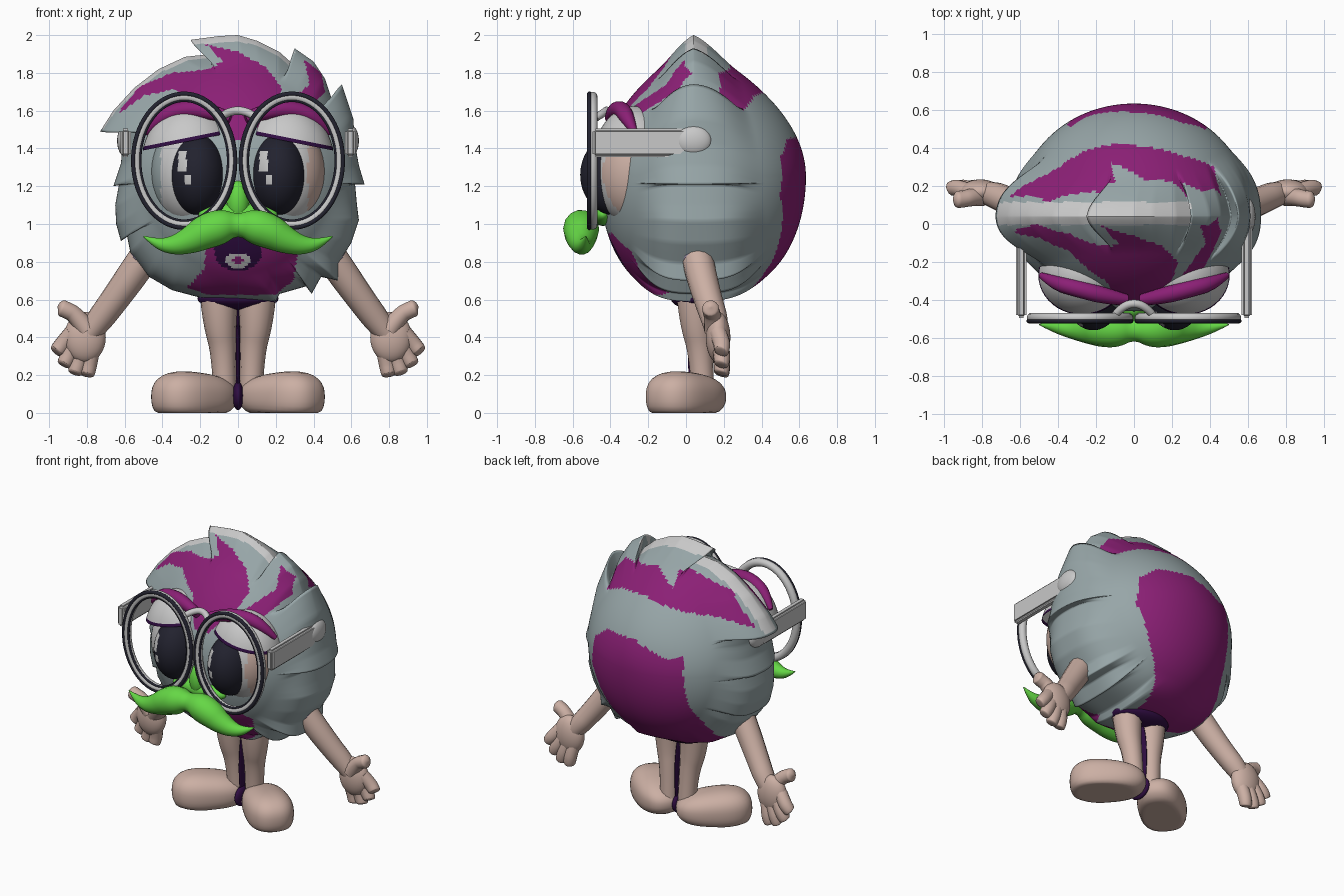
import bpy, bmesh, math
from mathutils import Vector, Matrix

cube = bpy.data.objects.get("Cube")
if cube:
    bpy.data.objects.remove(cube)


def material(name, r, g, b):
    m = bpy.data.materials.new(name)
    m.use_nodes = True
    m.diffuse_color = (r, g, b, 1)
    bsdf = next(n for n in m.node_tree.nodes if n.type == 'BSDF_PRINCIPLED')
    bsdf.inputs["Base Color"].default_value = (r, g, b, 1)
    return m


FUR = material("blue grey fur", .31, .38, .39)
MAGENTA = material("magenta", .26, .014, .18)
LIGHT = material("light grey", .58, .58, .58)
SKIN = material("skin", .6, .43, .37)
GREEN = material("green", .13, .68, .06)
BLACK = material("black", .016, .016, .028)
PURPLE = material("dark purple", .03, .004, .055)
LAVENDER = material("lavender", .33, .27, .42)


def finish(name, bm, mats, rule=None, smooth=True):
    """Turn a bmesh into an object, colouring faces by a rule on their centre."""
    me = bpy.data.meshes.new(name)
    bmesh.ops.recalc_face_normals(bm, faces=bm.faces[:])
    for f in bm.faces:
        f.smooth = smooth
        if rule:
            f.material_index = rule(f.calc_center_median())
    bm.to_mesh(me)
    bm.free()
    for m in mats:
        me.materials.append(m)
    ob = bpy.data.objects.new(name, me)
    bpy.context.collection.objects.link(ob)
    return ob


def ball(loc, rad, seg=32):
    bm = bmesh.new()
    bmesh.ops.create_uvsphere(bm, u_segments=seg, v_segments=seg // 2, radius=1)
    bmesh.ops.transform(bm, verts=bm.verts, matrix=Matrix.Translation(loc) @ Matrix.Diagonal((*rad, 1)))
    return bm


def tube(name, pts, mat, cyclic=False):
    """Sweep a circle along (x, y, z, radius) points."""
    cu = bpy.data.curves.new(name, 'CURVE')
    cu.dimensions, cu.bevel_depth, cu.bevel_resolution = '3D', 1, 5
    cu.use_fill_caps = True
    sp = cu.splines.new('NURBS')
    sp.points.add(len(pts) - 1)
    for p, (x, y, z, r) in zip(sp.points, pts):
        p.co, p.radius = (x, y, z, 1), r
    sp.use_endpoint_u, sp.order_u, sp.resolution_u = not cyclic, 3, 8
    sp.use_cyclic_u = cyclic
    ob = bpy.data.objects.new(name, cu)
    bpy.context.collection.objects.link(ob)
    dg = bpy.context.evaluated_depsgraph_get()
    me = bpy.data.meshes.new_from_object(ob.evaluated_get(dg))
    bpy.data.objects.remove(ob)
    bm = bmesh.new()
    bm.from_mesh(me)
    bpy.data.meshes.remove(me)
    return finish(name, bm, [mat])


def inside(x, z, poly):
    hit = False
    for (ax, az), (bx, bz) in zip(poly, poly[1:] + poly[:1]):
        if (az > z) != (bz > z) and x < (bx - ax) * (z - az) / (bz - az) + ax:
            hit = not hit
    return hit


# Body: a round head with a spiky rim, domed to the front and back
CY, CZ = .04, 1.25
rim = [(.64, 1.31), (.62, 1.42), (.61, 1.56), (.55, 1.74), (.51, 1.62), (.46, 1.77), (.4, 1.86),
       (.3, 1.93), (.31, 1.83), (.22, 1.91), (.1, 1.97), (0, 2), (-.1, 1.995), (-.25, 1.975),
       (-.17, 1.95), (-.14, 1.9), (-.28, 1.885), (-.42, 1.82), (-.55, 1.72), (-.66, 1.6), (-.73, 1.49),
       (-.62, 1.53), (-.61, 1.42), (-.62, 1.32), (-.66, 1.2), (-.63, 1.21), (-.65, 1.1), (-.645, 1),
       (-.62, .91), (-.59, .95), (-.57, .85), (-.47, .72), (-.35, .65), (-.2, .61), (0, .6), (.2, .59),
       (.22, .63), (.36, .67), (.39, .63), (.44, .72), (.53, .7), (.53, .79), (.6, .9), (.64, 1.02),
       (.63, 1.1), (.62, 1.21), (.67, 1.21)]
front_patches = [
    [(-.65, 1.57), (-.52, 1.73), (-.35, 1.8), (-.15, 1.82), (-.08, 1.86), (-.17, 1.95), (0, 1.91), (.15, 1.83),
     (.23, 1.72), (.2, 1.62), (.05, 1.45), (-.05, 1.45), (-.15, 1.64), (-.35, 1.71), (-.5, 1.68)],
    [(.35, 1.87), (.44, 1.8), (.46, 1.7), (.36, 1.58), (.22, 1.6), (.38, 1.74)],
    [(-.16, .95), (-.18, .76), (-.27, .66), (-.15, .625), (.2, .625), (.29, .7), (.32, .86), (.2, .95)]]
back_patches = [
    [(-.34, 1.4), (-.25, 1.37), (0, 1.46), (.25, 1.45), (.38, 1.35), (.4, 1.15), (.28, .9), (.14, .7),
     (.12, .6), (-.45, .6), (-.45, .75), (-.37, 1.05)],
    [(-.66, 1.55), (-.45, 1.62), (-.2, 1.66), (.05, 1.7), (.25, 1.68), (.42, 1.6), (.46, 1.68), (.36, 1.8),
     (.22, 1.81), (.05, 1.84), (-.12, 1.76), (-.1, 1.86), (-.25, 1.83), (-.45, 1.76)]]


def body_colour(c):
    x, y, z = c
    if y < CY:
        tongue = math.hypot(x / .065, (z - .805) / .04)
        if tongue < 1:
            return 1 if tongue < .45 else 2
        if math.hypot(x / .125, (z - .85) / .1) < 1:
            return 3
    if abs(y - CY - .015) < .06 and z > 1.5 and x < .3:
        return 2
    return int(any(inside(x, z, p) for p in (front_patches if y < CY else back_patches)))


STEPS, RINGS = 8, 56
outline = []
for a, b in zip(rim, rim[1:] + rim[:1]):
    outline += [Vector(a).lerp(Vector(b), k / STEPS) for k in range(STEPS)]
angles = sorted(math.atan2(p.y - CZ, p.x) % math.tau for p in outline)
bm = bmesh.new()


def body_ring(j, depth):
    t = math.sin(math.pi / 2 * j / RINGS)
    w = min(1, max(0, (t - .8) / .2))
    w = w * w * (3 - 2 * w)
    ring = []
    for p, a in zip(outline, angles):
        s = math.sin(a)
        core = Vector((.62 * math.cos(a), (.7 if s > 0 else .635) * s))
        q = t * core.lerp(p - Vector((0, CZ)), w)
        e = .48 + .43 * max(0, s) ** 1.5 - .11 * max(0, -s)
        ring.append(bm.verts.new((q.x, CY + depth * max(0, 1 - t * t) ** e, CZ + q.y)))
    return ring


edge = body_ring(RINGS, 0)
for depth in (-.5, .595):
    rings = [body_ring(j, depth) for j in range(1, RINGS)] + [edge]
    pole = bm.verts.new((0, CY + depth, CZ))
    n = len(edge)
    for i in range(n):
        k = (i + 1) % n
        bm.faces.new((pole, rings[0][i], rings[0][k]))
        for r0, r1 in zip(rings, rings[1:]):
            bm.faces.new((r0[i], r1[i], r1[k], r0[k]))
finish("body", bm, [FUR, MAGENTA, LIGHT, PURPLE], body_colour)

for s, side in ((1, "left"), (-1, "right")):
    # Eyes: eyeball, pupil with glints, drooping lid and brow
    finish(side + "_eyeball", ball((s * .245, -.27, 1.27), (.215, .21, .28), 64), [LIGHT, SKIN, FUR],
           lambda c: 1 if c.x > .37 else 2 if c.x < -.41 else 0)
    px = s * .215

    def pupil_colour(c):
        u, v = c.x - px, c.z - 1.27
        big = abs(u + .08) < .022 and abs(v - .06) < .05
        return int(c.y < -.37 and (big or (abs(u + .05) < .013 and abs(v + .04) < .025)))
    finish(side + "_pupil", ball((px, -.37, 1.26), (.15, .19, .215), 80), [BLACK, LIGHT], pupil_colour)
    bm = ball((s * .255, -.27, 1.33), (.255, .225, .295), 48)
    tilt = Vector((s * .2, 0, 1))
    for h, cut in ((1.44, True), (1.46, False)):
        bmesh.ops.bisect_plane(bm, geom=bm.verts[:] + bm.edges[:] + bm.faces[:], plane_co=(s * .25, 0, h),
                               plane_no=tilt, clear_inner=cut)
    finish(side + "_eyelid", bm, [LIGHT, PURPLE],
           lambda c: int((c - Vector((s * .25, 0, 1.46))).dot(tilt) < 0))
    tube(side + "_brow", [(s * .04, -.4, 1.56, .03), (s * .15, -.38, 1.6, .045), (s * .3, -.34, 1.61, .045),
                          (s * .42, -.31, 1.56, .04), (s * .49, -.27, 1.48, .015)], MAGENTA)

    # Spectacles: rim with dark lines on its front, temple with a rounded end
    for part, y, grow, r, m in (("rim", -.495, 0, .027, LIGHT), ("rim_outline", -.511, .015, .013, BLACK),
                                ("rim_inner_line", -.509, -.02, .008, BLACK)):
        tube(side + "_" + part, [(s * .285 + (.255 + grow) * math.cos(a), y, 1.335 + (.34 + grow) * math.sin(a), r)
                                 for a in (k * math.tau / 32 for k in range(32))], m, True)
    bm = bmesh.new()
    bmesh.ops.create_cube(bm, size=1)
    bmesh.ops.transform(bm, verts=bm.verts, matrix=Matrix.Translation((s * .595, -.21, 1.43))
                        @ Matrix.Diagonal((.055, .57, .15, 1)))
    bmesh.ops.bevel(bm, geom=bm.edges[:], offset=.015, segments=3, affect='EDGES')
    finish(side + "_temple", bm, [LIGHT], smooth=False)
    finish(side + "_temple_end", ball((s * .6, .04, 1.44), (.04, .095, .08)), [LIGHT])

    # Arm, shoulder patch, palm, fingers and thumb
    tube(side + "_arm", [(s * .47, .05, .86, .085), (s * .56, .08, .73, .082), (s * .66, .12, .59, .075),
                         (s * .75, .16, .47, .07), (s * .82, .17, .38, .05)], SKIN)
    finish(side + "_shoulder_patch", ball((s * .485, .05, .835), (.085, .1, .06)), [LAVENDER])
    finish(side + "_palm", ball((s * .81, .17, .4), (.11, .065, .135)), [SKIN])
    for i, (x, z) in enumerate(((.8, .195), (.865, .205), (.925, .25), (.965, .32))):
        x0, z0 = .77 + .035 * i, .36 + .022 * i
        tube("%s_finger_%d" % (side, i + 1),
             [(s * x0, .17, z0, .045), (s * (x0 + x) / 2, .19, (z0 + z) / 2, .045),
              (s * (x0 + 9 * x) / 10, .19, (z0 + 9 * z) / 10, .042), (s * x, .185, z, .034),
              (s * x, .185, z, .003)], SKIN)
    tube(side + "_thumb", [(s * .8, .15, .44, .055), (s * .86, .14, .52, .045), (s * .91, .13, .545, .045),
                           (s * .945, .13, .56, .045), (s * .955, .13, .56, .003)], SKIN)

    # Leg and splayed foot with a flat sole
    tube(side + "_leg", [(s * .1, .05, .66, .105), (s * .1, .05, .5, .092), (s * .075, .08, .3, .062),
                         (s * .07, .09, .1, .062)], SKIN)
    bm = ball((0, 0, 0), (1, 1, 1), 40)
    for v in bm.verts:
        x, y, z = v.co / sum(abs(c) ** 2.5 for c in v.co) ** .4
        v.co = (.25 * x, .155 * (1 + .08 * x) * y, max(0, .085 + z * (.13 + .025 * x)))
    bmesh.ops.transform(bm, verts=bm.verts, matrix=Matrix.Translation((s * .228, .005, 0))
                        @ Matrix.Rotation(math.radians(-40 if s > 0 else -140), 4, 'Z'))
    finish(side + "_foot", bm, [SKIN])

# Bridge of the spectacles
tube("bridge", [(-.1, -.48, 1.56, .02), (-.05, -.42, 1.6, .022), (.05, -.42, 1.6, .022), (.1, -.48, 1.56, .02)], LIGHT)

# Nose, cheeks and moustache
finish("nose", ball((0, -.45, 1.12), (.06, .06, .11)), [GREEN])
finish("cheeks", ball((0, -.44, 1.05), (.21, .06, .06)), [GREEN])
half = [(.5, -.53, .935, .003), (.43, -.54, .895, .028), (.34, -.55, .885, .052), (.25, -.555, .915, .075),
        (.17, -.555, .96, .095), (.08, -.555, .99, .095)]
tube("moustache", half + [(0, -.555, .995, .055)] + [(-x, y, z, r) for x, y, z, r in reversed(half)], GREEN)

# Dark hips and the seam between the legs
finish("hips", ball((0, .06, .605), (.215, .14, .06)), [PURPLE])
finish("leg_seam", ball((0, .07, .3), (.012, .06, .28)), [PURPLE])
finish("foot_seam", ball((0, .06, .09), (.03, .09, .075)), [PURPLE])
